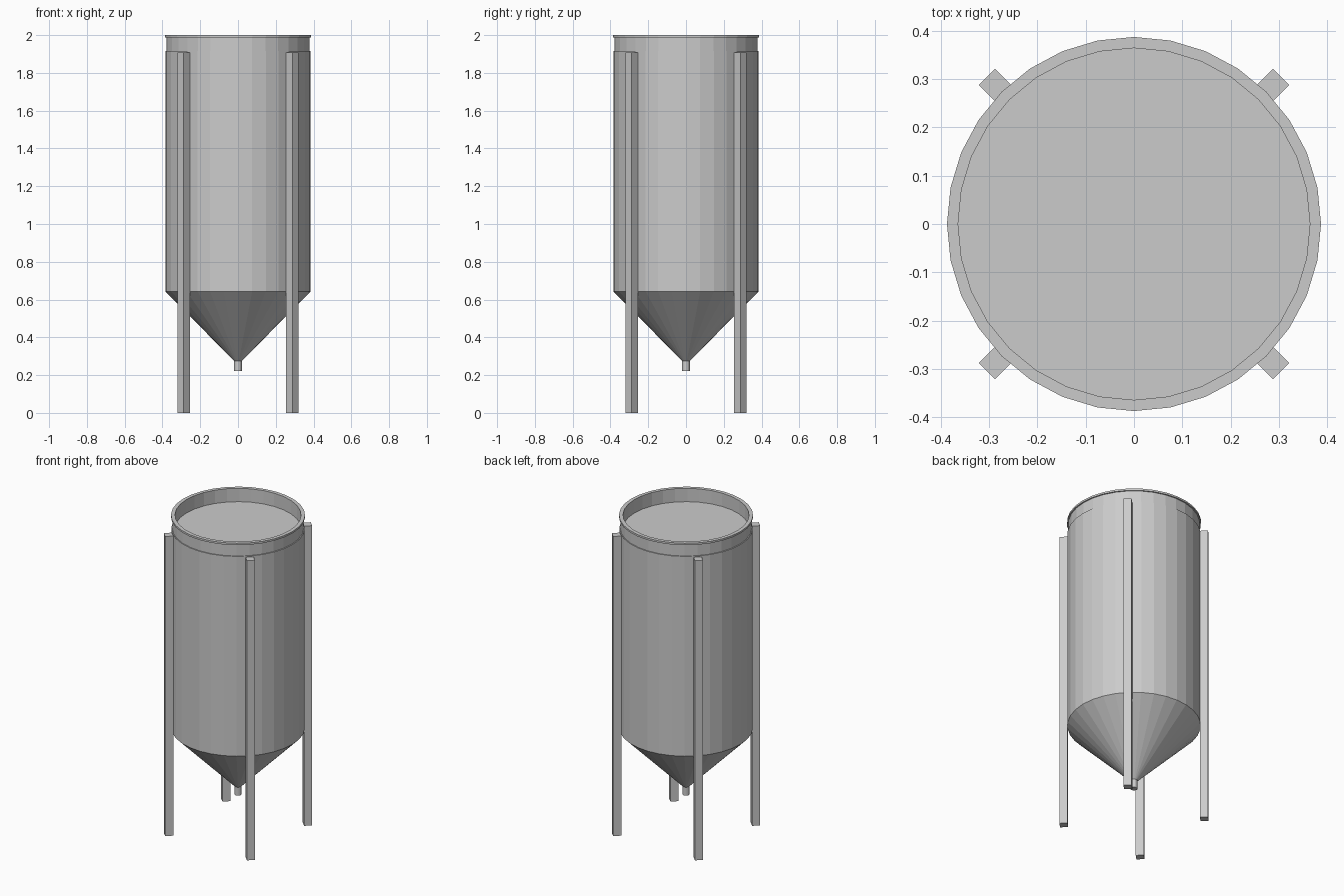
import bpy, bmesh, math

if "Cube" in bpy.data.objects:
    bpy.data.objects.remove(bpy.data.objects["Cube"])


def lathe(name, profile, sides, closed=False):
    """Spin an (r, z) profile around z; cap open ends unless the profile is closed."""
    bm = bmesh.new()
    rings = []
    for r, z in profile:
        rings.append([bm.verts.new((r * math.cos(2 * math.pi * i / sides),
                                    r * math.sin(2 * math.pi * i / sides), z))
                      for i in range(sides)])
    pairs = list(zip(rings, rings[1:]))
    if closed:
        pairs.append((rings[-1], rings[0]))
    else:
        bm.faces.new(rings[0])
        bm.faces.new(rings[-1])
    for a, b in pairs:
        for i in range(sides):
            j = (i + 1) % sides
            bm.faces.new((a[i], a[j], b[j], b[i]))
    bmesh.ops.recalc_face_normals(bm, faces=bm.faces)
    me = bpy.data.meshes.new(name)
    bm.to_mesh(me)
    bm.free()
    ob = bpy.data.objects.new(name, me)
    bpy.context.collection.objects.link(ob)
    return ob


# Tank: conical bottom and straight wall, closed at the top by a flat lid
lathe("tank", [(0.02, 0.275), (0.385, 0.643), (0.385, 1.915)], 32)

# Collar ring standing on the tank, with a thin projecting lip
lathe("collar", [(0.364, 1.914), (0.379, 1.914), (0.379, 1.988),
                 (0.387, 1.988), (0.387, 2.0), (0.364, 2.0)], 32, closed=True)

# Outlet spout under the cone
lathe("spout", [(0.02, 0.222), (0.02, 0.285)], 16)

# Four square legs touching the tank wall on the diagonals
for k, label in enumerate(("back_right", "back_left", "front_left", "front_right")):
    a = math.radians(45 + 90 * k)
    bpy.ops.mesh.primitive_cube_add(
        size=1, location=(0.407 * math.cos(a), 0.407 * math.sin(a), 0.954),
        rotation=(0, 0, a))
    leg = bpy.context.object
    leg.name = label + "_leg"
    leg.scale = (0.047, 0.047, 1.908)
